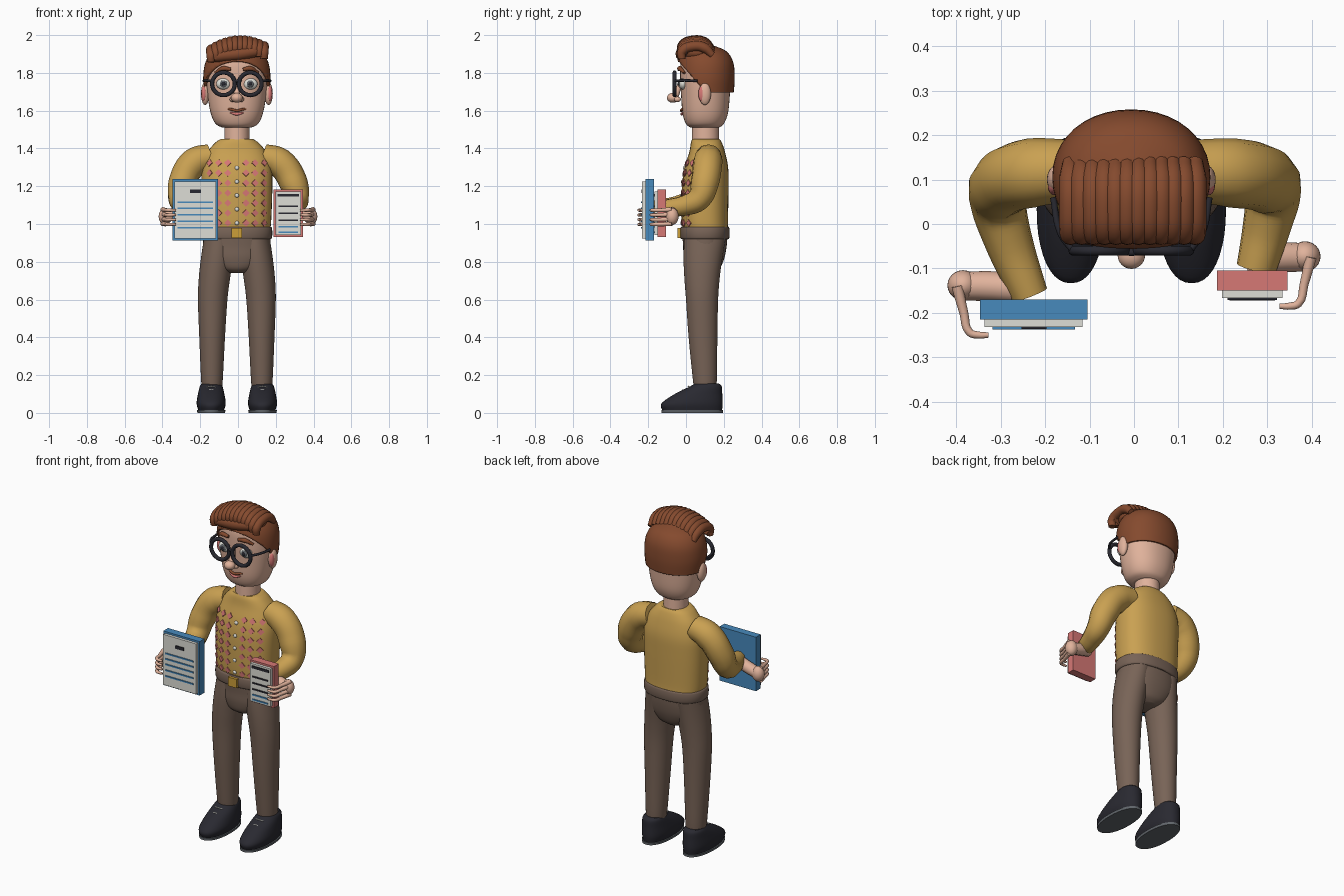
import bpy, bmesh, math
from mathutils import Vector
from mathutils.bvhtree import BVHTree

if "Cube" in bpy.data.objects:
    bpy.data.objects.remove(bpy.data.objects["Cube"])

CX = -0.006  # body centre line


def material(name, r, g, b):
    m = bpy.data.materials.new(name)
    m.use_nodes = True
    col = [c / 12.92 if c < 0.04 else ((c + 0.055) / 1.055) ** 2.4 for c in (r, g, b)] + [1]
    m.diffuse_color = col
    m.node_tree.nodes["Principled BSDF"].inputs["Base Color"].default_value = col
    return m


MUSTARD = material("mustard", 0.79, 0.63, 0.32)
SKIN = material("skin", 0.88, 0.70, 0.61)
HAIR = material("chestnut", 0.52, 0.29, 0.18)
BROWN = material("trouser_brown", 0.47, 0.39, 0.34)
DARK = material("charcoal", 0.16, 0.16, 0.19)
BLUE = material("blue", 0.28, 0.54, 0.74)
RED = material("coral", 0.84, 0.47, 0.46)
PAPER = material("paper", 0.87, 0.87, 0.84)
GOLD = material("gold", 0.80, 0.62, 0.22)
GREY = material("grey", 0.38, 0.40, 0.42)


def finish(ob, name, mat, angle=40):
    ob.name = name
    ob.data.materials.clear()
    ob.data.materials.append(mat)
    bpy.ops.object.select_all(action='DESELECT')
    ob.select_set(True)
    bpy.context.view_layer.objects.active = ob
    bpy.ops.object.shade_smooth_by_angle(angle=math.radians(angle))
    return ob


def from_bmesh(bm, name, mat):
    bmesh.ops.recalc_face_normals(bm, faces=bm.faces)
    me = bpy.data.meshes.new(name)
    bm.to_mesh(me)
    ob = bpy.data.objects.new(name, me)
    bpy.context.collection.objects.link(ob)
    return finish(ob, name, mat)


def loft(rings, power=2.0, steps=5, sides=40):
    """Stack of superellipses (cx, cy, z, rx, ry), smoothed between the keys."""
    keys = [Vector(r) for r in rings]
    path = []
    for i in range(len(keys) - 1):
        a, b, c, d = keys[max(i - 1, 0)], keys[i], keys[i + 1], keys[min(i + 2, len(keys) - 1)]
        for k in range(steps):
            t = k / steps
            path.append(b + (c - a) * (t / 2) + (a * 2 - b * 5 + c * 4 - d) * (t * t / 2)
                        + (b * 3 - a - c * 3 + d) * (t ** 3 / 2))
    path.append(keys[-1])
    bm = bmesh.new()
    loops = []
    for cx, cy, z, rx, ry in path:
        loop = []
        for k in range(sides):
            c, s = math.cos(k * math.tau / sides), math.sin(k * math.tau / sides)
            x = math.copysign(abs(c) ** (2 / power), c) * rx
            y = math.copysign(abs(s) ** (2 / power), s) * ry
            loop.append(bm.verts.new((cx + x, cy + y, z)))
        loops.append(loop)
    for lo, hi in zip(loops, loops[1:]):
        for k in range(sides):
            n = (k + 1) % sides
            bm.faces.new((lo[k], lo[n], hi[n], hi[k]))
    bm.faces.new(loops[0][::-1])
    bm.faces.new(loops[-1])
    bmesh.ops.recalc_face_normals(bm, faces=bm.faces)
    return bm


def tube(name, points, mat, radius=1.0, res=6):
    """Smooth tube through points (x, y, z, r)."""
    cu = bpy.data.curves.new(name, 'CURVE')
    cu.dimensions, cu.bevel_depth, cu.bevel_resolution = '3D', radius, 4
    cu.use_fill_caps, cu.resolution_u = True, res
    sp = cu.splines.new('BEZIER')
    sp.bezier_points.add(len(points) - 1)
    for bp, p in zip(sp.bezier_points, points):
        bp.co, bp.radius = p[:3], (p[3] if len(p) > 3 else 1)
        bp.handle_left_type = bp.handle_right_type = 'AUTO'
    ob = bpy.data.objects.new(name, cu)
    bpy.context.collection.objects.link(ob)
    bpy.ops.object.select_all(action='DESELECT')
    ob.select_set(True)
    bpy.context.view_layer.objects.active = ob
    bpy.ops.object.convert(target='MESH')
    return finish(bpy.context.object, name, mat)


def ball(name, loc, size, mat):
    bpy.ops.mesh.primitive_uv_sphere_add(segments=24, ring_count=14, location=loc)
    bpy.context.object.scale = size
    return finish(bpy.context.object, name, mat)


def box(name, x0, x1, y0, y1, z0, z1, mat):
    bpy.ops.mesh.primitive_cube_add(size=1, location=((x0 + x1) / 2, (y0 + y1) / 2, (z0 + z1) / 2))
    bpy.context.object.scale = (x1 - x0, y1 - y0, z1 - z0)
    return finish(bpy.context.object, name, mat)


# Sweater body
torso = loft([(CX, .105, .97, .176, .12), (CX, .1, 1.02, .182, .123), (CX, .102, 1.2, .188, .123),
              (CX, .108, 1.3, .183, .115), (CX, .112, 1.38, .155, .095), (CX, .108, 1.43, .115, .082),
              (CX, .105, 1.45, .085, .072)], 2.4)
tree = BVHTree.FromBMesh(torso)
from_bmesh(torso, "sweater", MUSTARD)

# Diamond knit pattern and buttons, laid on the chest
for row in range(7):
    for col in range(-3, 4):
        hit, normal, _, _ = tree.ray_cast(Vector((CX + col * .048, -1, 1.005 + row * .053)), Vector((0, 1, 0)))
        if hit and col:
            bpy.ops.mesh.primitive_cylinder_add(vertices=4, radius=.019, depth=.009, location=hit,
                                                rotation=(-normal).to_track_quat('Z', 'Y').to_euler())
            finish(bpy.context.object, "knit_diamond", RED)
for k in range(5):
    hit = tree.ray_cast(Vector((CX, -1, 1.005 + k * .073)), Vector((0, 1, 0)))[0]
    ball("button", hit, (.011, .008, .011), PAPER)

# Waistband, buckle and trousers
from_bmesh(loft([(CX, .1, .92, .18, .125), (CX, .1, .93, .187, .13), (CX, .1, .975, .187, .13),
                 (CX, .1, .985, .18, .125)], 2.3, 2), "waistband", BROWN)
box("buckle", -.034, .022, -.045, -.02, .925, .978, GOLD)
from_bmesh(loft([(CX, .09, .74, .045, .06), (CX, .09, .765, .11, .09), (CX, .095, .82, .165, .108),
                 (CX, .1, .88, .178, .115), (CX, .1, .94, .178, .12)], 2.2), "trouser_seat", BROWN)
for s, side in ((1, "left"), (-1, "right")):
    from_bmesh(loft([(CX + s * x, y, z, rx, ry) for x, y, z, rx, ry in (
        (.132, .1, .12, .05, .055), (.132, .1, .17, .057, .063), (.131, .09, .4, .068, .076),
        (.128, .085, .6, .078, .085), (.118, .085, .72, .083, .094), (.105, .09, .82, .085, .103),
        (.095, .1, .92, .08, .11))]), side + "_trouser_leg", BROWN)
    # Shoe, sole and laces
    fx = CX + s * .136
    from_bmesh(loft([(fx, .0325, .014, .068, .158), (fx, .0325, .05, .077, .162), (fx, .066, .1, .07, .126),
                     (fx, .105, .14, .06, .084), (fx, .11, .155, .05, .065)], 2.2), side + "_shoe", DARK)
    from_bmesh(loft([(fx, .0325, 0, .073, .163), (fx, .0325, .014, .076, .163)], 2.2, 1), side + "_sole", GREY)
    for k in range(3):
        y = .02 - .03 * k
        z = .136 - .02 * k
        tube("shoe_lace", [(fx - .025, y, z), (fx, y - .008, z + .005), (fx + .025, y, z)], PAPER, .003, 3)

# Arms: sleeve, wrist and curled fingers
arms = {"left": [(.13, .12, 1.355, .07), (.22, .115, 1.325, .078), (.293, .1, 1.22, .076),
                 (.312, .07, 1.135, .064), (.3, 0, 1.1, .055), (.275, -.1, 1.085, .045)],
        "right": [(-.14, .12, 1.355, .07), (-.23, .115, 1.325, .078), (-.295, .09, 1.22, .074),
                  (-.305, .05, 1.135, .064), (-.285, -.03, 1.1, .055), (-.235, -.16, 1.085, .042)]}
for side, path in arms.items():
    s = 1 if side == "left" else -1
    tube(side + "_sleeve", path, MUSTARD)
    y = -.075 if s > 0 else -.14
    tube(side + "_hand", [(s * .26, y - .005, 1.075, .034), (s * .33, y, 1.055, .034),
                          (s * .385, y, 1.04, .032)], SKIN)
    ball(side + "_palm", (s * .385, y + .002, 1.04), (.035, .034, .045), SKIN)
    for k in range(4):
        z = .998 + k * .025
        tube("finger", [(s * .398, y, z + .004, .013), (s * .383, y - .06, z, .010), (s * .37, y - .104, z, .009),
                        (s * .35, y - .11, z, .008), (s * .328, y - .11, z, .006)], SKIN, res=4)


# Books with a paper sheet and ruled lines
def book(name, x0, x1, y, z0, z1, mat, lines, colours):
    box(name + "_book", x0, x1, y - .045, y, z0, z1, mat)
    box(name + "_sheet", x0 + .011, x1 - .011, y - .062, y - .045, z0 + .011, z1 - .011, PAPER)
    for z, c in zip(lines, colours):
        box(name + "_line", x0 + .028, x1 - .028, y - .067, y - .062, z - .004, z + .004, c)


book("blue", -.347, -.105, -.17, .912, 1.237, BLUE, [.98, 1.015, 1.05, 1.083, 1.116], [BLUE] * 5)
book("coral", .187, .345, -.105, .932, 1.182, RED, [.957, .986, 1.02, 1.057, 1.095], [BLUE] * 2 + [DARK] * 3)
box("blue_heading", -.253, -.197, -.236, -.232, 1.163, 1.182, DARK)
box("coral_heading", .21, .322, -.171, -.167, 1.145, 1.16, DARK)

# Neck, head and ears
from_bmesh(loft([(CX, .103, 1.42, .067, .072), (CX, .103, 1.55, .066, .07)], steps=1), "neck", SKIN)
from_bmesh(loft([(CX, .1, 1.51, .075, .075), (CX, .1, 1.53, .112, .1), (CX, .102, 1.585, .138, .12),
                 (CX, .103, 1.68, .155, .129), (CX, .103, 1.78, .163, .134), (CX, .103, 1.86, .155, .13),
                 (CX, .103, 1.91, .12, .1), (CX, .103, 1.935, .05, .04)], 2.2), "head", SKIN)
for s in (1, -1):
    ball("ear", (CX + s * .168, .1, 1.69), (.022, .032, .06), SKIN)
    ball("inner_ear", (CX + s * .174, .085, 1.69), (.014, .02, .042), RED)

# Hair cap, trimmed along a slanted hairline
cap = loft([(CX, .105, 1.66, .166, .142), (CX, .105, 1.7, .172, .148), (CX, .105, 1.78, .178, .153),
            (CX, .105, 1.86, .165, .144), (CX, .1, 1.915, .125, .113), (CX, .095, 1.945, .05, .05)], 2.1)
bmesh.ops.bisect_plane(cap, geom=cap.verts[:] + cap.edges[:] + cap.faces[:], plane_co=(0, -.04, 1.862),
                       plane_no=(0, 1.15, 1), clear_inner=True)
bmesh.ops.bisect_plane(cap, geom=cap.verts[:] + cap.edges[:] + cap.faces[:], plane_co=(0, 0, 1.695),
                       plane_no=(0, 0, 1), clear_inner=True)
solid = from_bmesh(cap, "hair", HAIR).modifiers.new("thickness", 'SOLIDIFY')
solid.thickness = .014

# Quiff: core, combed strands and front roll
ball("quiff_core", (CX, .06, 1.91), (.145, .1, .065), HAIR)
for k in range(12):
    x = -.143 + k * .0255
    dz = -2.0 * x * x + .05 * x
    tube("quiff_strand", [(x, -.022, 1.905 + dz, .02), (x, -.02, 1.945 + dz, .025), (x, .04, 1.972 + dz, .026),
                          (x, .1, 1.962 + dz, .026), (x, .14, 1.925 + dz, .018)], HAIR)
tube("quiff_roll", [(-.155, 0, 1.875, .016), (-.11, -.015, 1.887, .03), (0, -.022, 1.9, .034),
                    (.1, -.015, 1.915, .03), (.145, 0, 1.92, .016)], HAIR)

# Face: eyes, brows, spectacles
for s in (1, -1):
    ex = CX + s * .071
    ball("eye", (ex, -.016, 1.742), (.038, .022, .03), PAPER)
    ball("iris", (ex, -.034, 1.742), (.019, .008, .019), GREY)
    ball("pupil", (ex, -.04, 1.742), (.010, .005, .010), DARK)
    tube("eyebrow", [(CX + s * .032, -.036, 1.818, .009), (CX + s * .072, -.033, 1.823, .013),
                     (CX + s * .114, -.008, 1.80, .007)], HAIR)
    bpy.ops.mesh.primitive_torus_add(major_radius=.06, minor_radius=.011, major_segments=36, minor_segments=10,
                                     location=(ex, -.06, 1.742), rotation=(math.pi / 2, 0, 0))
    finish(bpy.context.object, "lens_rim", DARK)
    tube("spectacle_arm", [(CX + s * .132, -.06, 1.757), (CX + s * .16, -.02, 1.76),
                           (CX + s * .176, .06, 1.758)], DARK, .007)
tube("spectacle_bridge", [(CX - .016, -.06, 1.752), (CX, -.064, 1.758), (CX + .016, -.06, 1.752)], DARK, .008)

# Nose and mouth
tube("nose_bridge", [(CX, -.03, 1.75, .010), (CX, -.045, 1.705, .015), (CX, -.06, 1.672, .02)], SKIN)
ball("nose_tip", (CX, -.07, 1.668), (.031, .031, .026), SKIN)
for s in (1, -1):
    ball("nostril", (CX + s * .024, -.045, 1.66), (.014, .018, .014), SKIN)
tube("upper_lip", [(CX - .058, -.006, 1.61, .004), (CX - .025, -.022, 1.606, .007), (CX, -.026, 1.6, .007),
                   (CX + .025, -.022, 1.606, .007), (CX + .058, -.006, 1.61, .004)], HAIR)
tube("lower_lip", [(CX - .035, -.016, 1.59, .004), (CX, -.022, 1.582, .008), (CX + .035, -.016, 1.59, .004)], RED)
